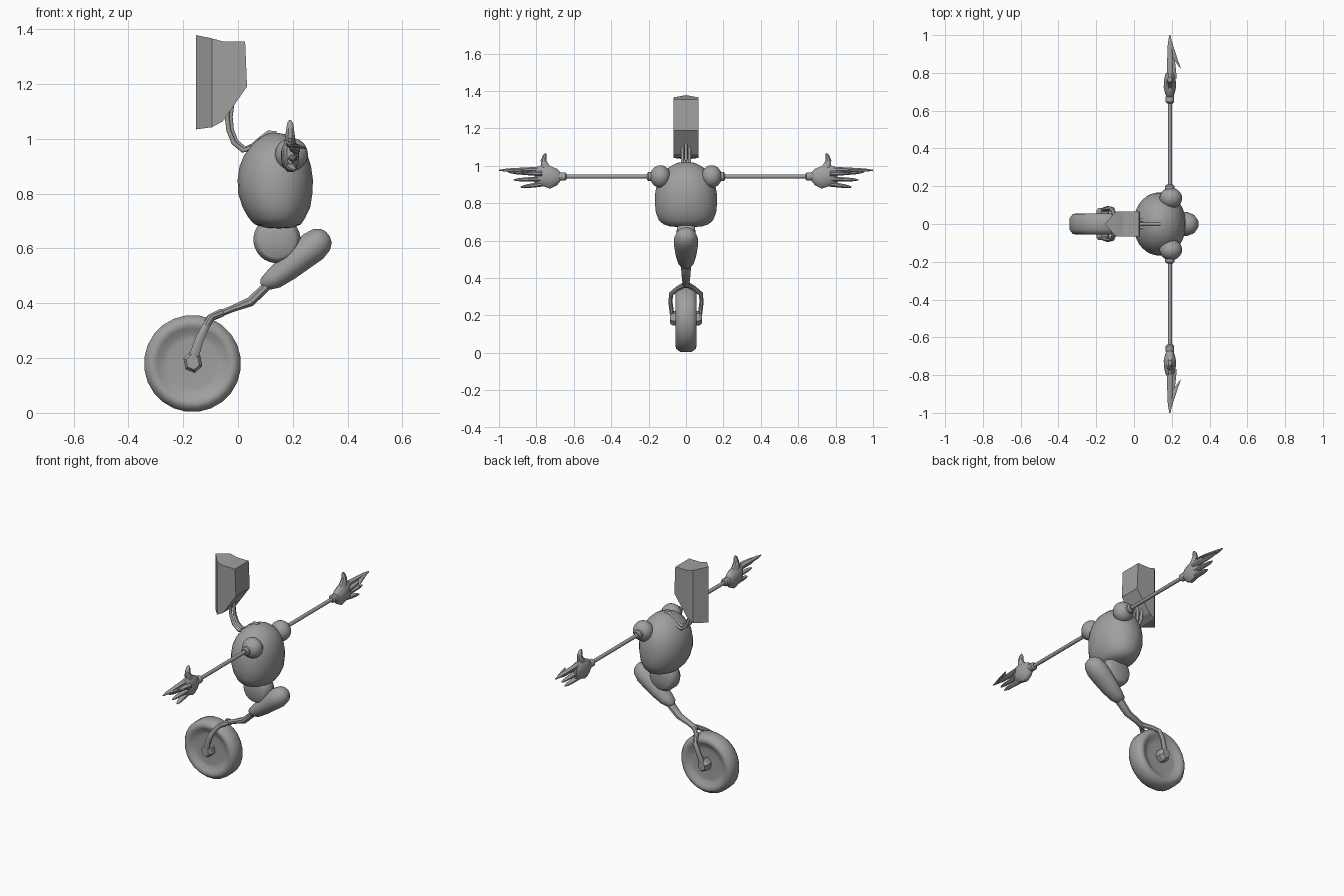
import bpy, bmesh, math
from mathutils import Vector

if "Cube" in bpy.data.objects:
    bpy.data.objects.remove(bpy.data.objects["Cube"], do_unlink=True)

grey = bpy.data.materials.new("plain grey")
grey.use_nodes = True
grey.diffuse_color = (0.35, 0.35, 0.35, 1)
grey.node_tree.nodes["Principled BSDF"].inputs["Base Color"].default_value = grey.diffuse_color

X, Y, Z = Vector((1, 0, 0)), Vector((0, 1, 0)), Vector((0, 0, 1))


def finish(bm, name, smooth=40):
    bmesh.ops.recalc_face_normals(bm, faces=bm.faces)
    mesh = bpy.data.meshes.new(name)
    bm.to_mesh(mesh)
    bm.free()
    obj = bpy.data.objects.new(name, mesh)
    bpy.context.collection.objects.link(obj)
    mesh.materials.append(grey)
    if smooth:
        bpy.ops.object.select_all(action='DESELECT')
        obj.select_set(True)
        bpy.context.view_layer.objects.active = obj
        bpy.ops.object.shade_smooth_by_angle(angle=math.radians(smooth))
    return obj


def loft(name, stations, ref, sides=12, axis=None, square=1.0, smooth=40):
    """Rings along a path; each station is x, y, z, half size along ref, half size across."""
    bm = bmesh.new()
    centres = [Vector(s[:3]) for s in stations]
    rings = []
    for i, s in enumerate(stations):
        t = axis or (centres[min(i + 1, len(s_all) - 1)] - centres[max(i - 1, 0)]).normalized() \
            if (s_all := stations) else None
        a = (ref - t * ref.dot(t)).normalized()
        b = t.cross(a)
        ring = []
        for k in range(sides):
            ang = math.tau * (k + 0.5) / sides
            c, d = math.cos(ang), math.sin(ang)
            c = math.copysign(abs(c) ** square, c)
            d = math.copysign(abs(d) ** square, d)
            ring.append(bm.verts.new(centres[i] + a * c * s[3] + b * d * s[4]))
        rings.append(ring)
    for r, q in zip(rings, rings[1:]):
        for k in range(sides):
            n = (k + 1) % sides
            bm.faces.new((r[k], r[n], q[n], q[k]))
    bm.faces.new(rings[0])
    bm.faces.new(rings[-1])
    return finish(bm, name, smooth)


def lathe_y(name, profile, cx, cz, sides=24):
    """Disc turned about a y axis; profile holds (y, radius)."""
    return loft(name, [(cx, y, cz, r, r) for y, r in profile], X, sides, axis=Y)


def ball(name, centre, size):
    bm = bmesh.new()
    bmesh.ops.create_uvsphere(bm, u_segments=20, v_segments=12, radius=1)
    for v in bm.verts:
        v.co = Vector(c + p * s for c, p, s in zip(centre, v.co, size))
    return finish(bm, name)


def both(profile):
    """Mirror a half profile about y = 0."""
    return [(-y, r) for y, r in profile] + [(y, r) for y, r in reversed(profile)]


# Wheel with chamfered tread and dished sides
lathe_y("wheel", both([(.036, .01), (.034, .09), (.036, .11), (.05, .13), (.056, .145),
                       (.052, .16), (.03, .177)]), -.166, .18)

# Fork prongs, axle caps and stem
for s, side in ((-1, "front"), (1, "back")):
    loft(side + "_fork_prong", [(-.06, s * .008, .365, .014, .016), (-.1, s * .04, .347, .014, .014),
                                (-.118, s * .08, .315, .012, .015), (-.14, s * .083, .27, .012, .017),
                                (-.168, s * .072, .185, .012, .02)], Y, 8)
    loft(side + "_axle_cap", [(-.165, s * .03, .185, .036, .04), (-.165, s * .07, .185, .036, .04),
                              (-.165, s * .086, .185, .025, .028)], Vector((1, 0, .2)), 6, axis=Y, smooth=30)
loft("stem", [(.13, 0, .49, .03, .02), (.09, 0, .448, .028, .018), (.045, 0, .405, .024, .019),
              (-.02, 0, .38, .02, .013), (-.075, 0, .358, .022, .013)], Y, 8)

# Leg: rounded, flattened thigh and hip disc
loft("thigh", [(.088, 0, .463, .015, .012), (.1, 0, .47, .032, .027), (.13, 0, .488, .044, .039),
               (.18, 0, .527, .056, .047), (.235, 0, .574, .064, .054), (.275, 0, .607, .064, .058),
               (.305, 0, .632, .053, .05), (.322, 0, .646, .034, .033), (.328, 0, .652, .012, .012)],
     Y, 20, axis=Vector((.78, 0, .62)))
lathe_y("hip_disc", both([(.05, .01), (.048, .066), (.042, .074), (.034, .078), (.022, .086)]), .142, .632, 28)

# Body: round above, squarer and fuller below
loft("body", [(.15, 0, .672, .02, .03), (.148, 0, .676, .055, .085), (.145, 0, .688, .085, .122),
              (.142, 0, .71, .103, .146), (.14, 0, .75, .124, .162), (.136, 0, .8, .136, .167),
              (.136, 0, .85, .138, .166), (.136, 0, .9, .131, .157), (.138, 0, .94, .116, .14),
              (.14, 0, .975, .093, .113), (.14, 0, 1.0, .065, .08), (.138, 0, 1.016, .035, .045),
              (.138, 0, 1.021, .01, .012)], X, 32, axis=Z, square=.95, smooth=60)

# Neck cables
for i, (y, lift) in enumerate(((-.019, 0), (.019, 0), (0, .014))):
    path = ((-.035, 1.13), (-.04, 1.08), (-.034, 1.03), (-.016, .985), (.018, .957), (.05, .967),
            (.08, .99), (.11, 1.01), (.14, 1.005))
    loft("neck_cable_%d" % (i + 1), [(x + lift * (1 - k / 8), y, z + lift * k / 8, .009, .009)
                                     for k, (x, z) in enumerate(path)], Y, 8, smooth=60)

# Head: wedge-backed box with a slanted underside
half = .067
bm = bmesh.new()
spine = [bm.verts.new((-.154, 0, z)) for z in (1.378, 1.034)]
outline = ((-.095, 1.366), (-.055, 1.355), (.026, 1.355), (.033, 1.19), (-.055, 1.064), (-.095, 1.042))
rows = [[bm.verts.new((x, s * half, z)) for x, z in outline] for s in (-1, 1)]
for row in rows:
    bm.faces.new(row)
    bm.faces.new((spine[0], row[0], row[-1], spine[1]))
for k in range(len(outline) - 1):
    bm.faces.new((rows[0][k], rows[0][k + 1], rows[1][k + 1], rows[1][k]))
bm.faces.new((spine[0], rows[0][0], rows[1][0]))
bm.faces.new((spine[1], rows[0][-1], rows[1][-1]))
finish(bm, "head", 0)

# Arms and hands
ax, az = .19, .943
for s, side in ((-1, "front"), (1, "back")):
    ball(side + "_shoulder", (ax + .005, s * .137, az), (.06, .055, .06))

    def straight(part, rows, sides=12):
        loft(side + part, [(ax, s * y, az, r, r) for y, r in rows], X, sides, axis=Y)

    straight("_shoulder_collar", [(.18, .026), (.2, .026), (.208, .018)])
    straight("_arm", [(.19, .011), (.66, .011)], 10)
    straight("_wrist", [(.638, .015), (.645, .023), (.675, .023), (.69, .018)])
    loft(side + "_palm", [(ax, s * y, z, a, b) for y, z, a, b in
                          ((.67, .942, .018, .022), (.69, .94, .026, .046), (.725, .938, .034, .062),
                           (.76, .945, .032, .058), (.79, .948, .026, .054), (.81, .948, .012, .042))],
         X, 12, axis=Y)
    loft(side + "_thumb", [(ax, s * y, z, a, b) for y, z, a, b in
                           ((.73, .96, .024, .034), (.755, 1.0, .02, .024), (.762, 1.03, .016, .016),
                            (.755, 1.055, .012, .011), (.75, 1.067, .004, .004))], X, 8)
    # Fingers: root x, root z, tip x, tip y, tip z
    fingers = ((.19, .982, .19, 1, .976), (.21, .958, .196, .95, .966),
               (.2, .93, .2, .922, .925), (.19, .902, .205, .885, .886))
    for n, (rx, rz, tx, ty, tz) in enumerate(fingers):
        root, tip = Vector((rx, s * .77, rz)), Vector((tx, s * ty, tz))
        loft(side + "_finger_%d" % (n + 1), [(*root.lerp(tip, f), r, r * .8) for f, r in
                                             ((0, .018), (.4, .016), (.8, .012), (1, .004))], X, 8)
    # Swept-back claw on the longest finger
    loft(side + "_claw", [(ax + .002, s * .97, .977, .008, .007), (.212, s * .89, .974, .014, .008),
                          (.246, s * .825, .965, .002, .002)], X, 6)
